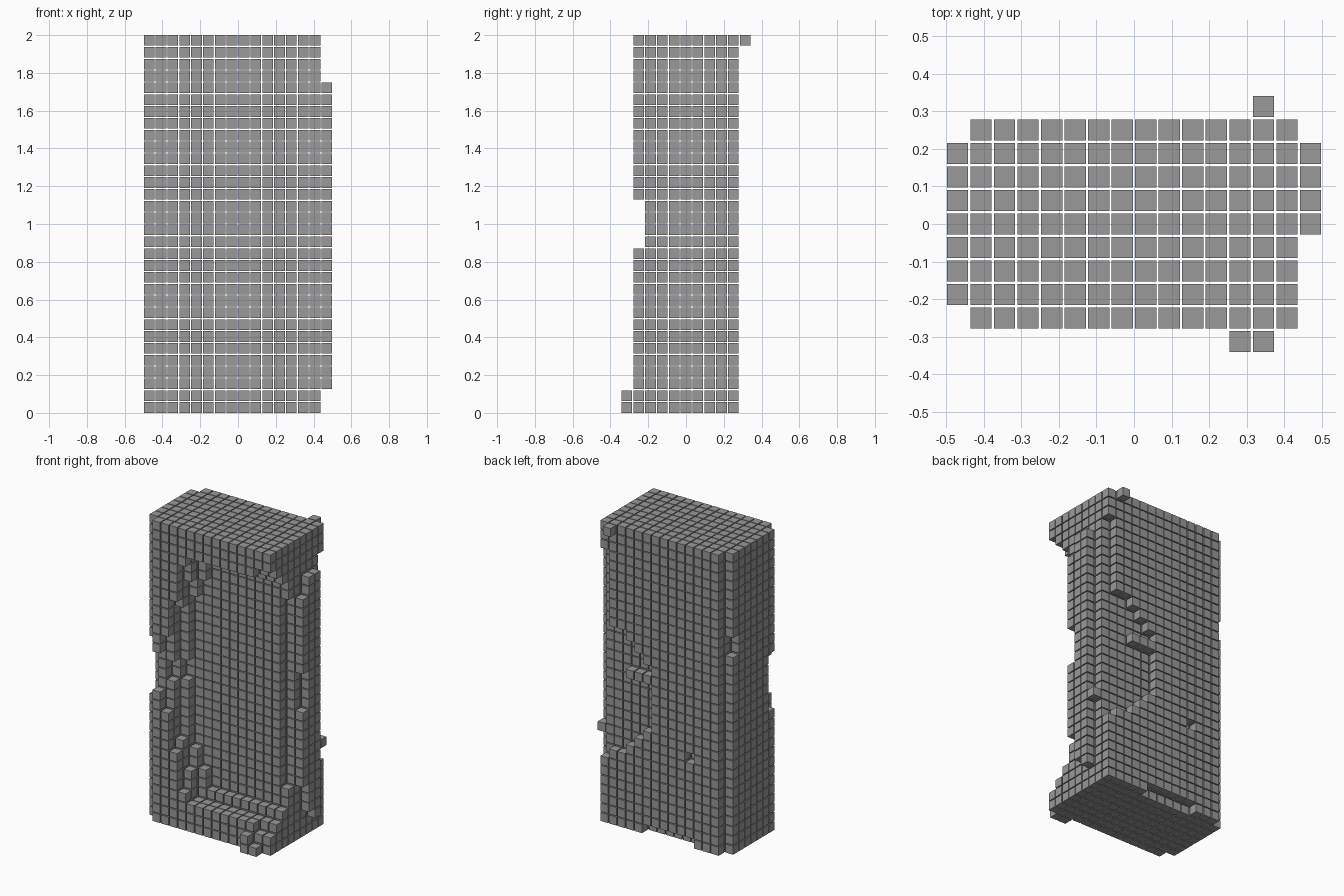
import bpy
from mathutils import Vector
from itertools import product

old = bpy.data.objects.get("Cube")
if old:
    bpy.data.objects.remove(old, do_unlink=True)

PITCH, SIZE = 0.0627, 0.0565      # block spacing and block edge
NX, NY, NZ = 16, 11, 32           # columns, depth rows, layers

stone = bpy.data.materials.new("grey stone")
stone.use_nodes = True
grey = (0.32, 0.32, 0.32, 1)
stone.diffuse_color = grey
stone.node_tree.nodes["Principled BSDF"].inputs["Base Color"].default_value = grey

# Rim height per column for the stepped front layers, mirrored top to bottom
RIM = {
    1: [-1, 13, 11, 7, 3] + [2] * 8 + [1, 1],
    2: [12, 15, 14, 8, 5] + [2] * 10,
    3: [15, 15, 15, 14, 7, 5] + [3] * 9,
    4: [15] * 14 + [5],
}


def in_front(i, j, k):
    """Stepped frame around the hollow front."""
    return i < 15 and j in RIM and min(k, NZ - 1 - k) <= RIM[j][i]


def in_core(i, j, k):
    """Solid slab behind the recess, with narrower left column."""
    if i == 0 and j == 8 and k in (21, 22):
        return False
    return i < 15 and 5 <= j <= 8


def in_back(i, j, k):
    """Back skin with a worn hollow, a chipped foot and a chipped corner."""
    if j != 9 or not 1 <= i <= 14:
        return False
    if k == 0 and 4 <= i <= 9 or (i, k) == (4, 9):
        return False
    if i == 14 and 7 <= k <= 28:
        return False
    worn = ((i - 14) / 5.6) ** 2 + ((k - 14) / 7) ** 2 < 1
    return not worn or (k == 16 and 9 <= i <= 11)


def in_side(i, j, k):
    """Thin ridges on the left side."""
    if i != 15:
        return False
    return ((j == 5 and (6 <= k <= 13 or 18 <= k <= 25))
            or (j == 6 and 3 <= k <= 27)
            or (j == 7 and 2 <= k <= 27)
            or (j == 8 and k == 9))


def in_loose(i, j, k):
    """Single blocks that stick out at the foot and the top."""
    return (j == 0 and (i, k) in {(12, 0), (12, 1), (13, 0)}) or (i, j, k) == (13, 10, 31)


CORNERS = [Vector(c) * SIZE / 2 for c in product((-1, 1), repeat=3)]
SIDES = [(0, 1, 3, 2), (4, 6, 7, 5), (0, 4, 5, 1),
         (2, 3, 7, 6), (0, 2, 6, 4), (1, 5, 7, 3)]


def build(name, rule):
    """Make one object of separate blocks wherever the rule holds."""
    verts, faces = [], []
    for i, j, k in product(range(NX), range(NY), range(NZ)):
        if rule(i, j, k):
            centre = Vector(((i - (NX - 1) / 2) * PITCH,
                             (j - (NY - 1) / 2) * PITCH,
                             k * PITCH + SIZE / 2))
            start = len(verts)
            verts += [centre + c for c in CORNERS]
            faces += [[start + n for n in side] for side in SIDES]
    mesh = bpy.data.meshes.new(name)
    mesh.from_pydata(verts, [], faces)
    mesh.materials.append(stone)
    bpy.context.collection.objects.link(bpy.data.objects.new(name, mesh))


for part, rule in {"front_frame": in_front, "core_slab": in_core, "back_skin": in_back,
                   "left_ridges": in_side, "loose_blocks": in_loose}.items():
    build(part, rule)
